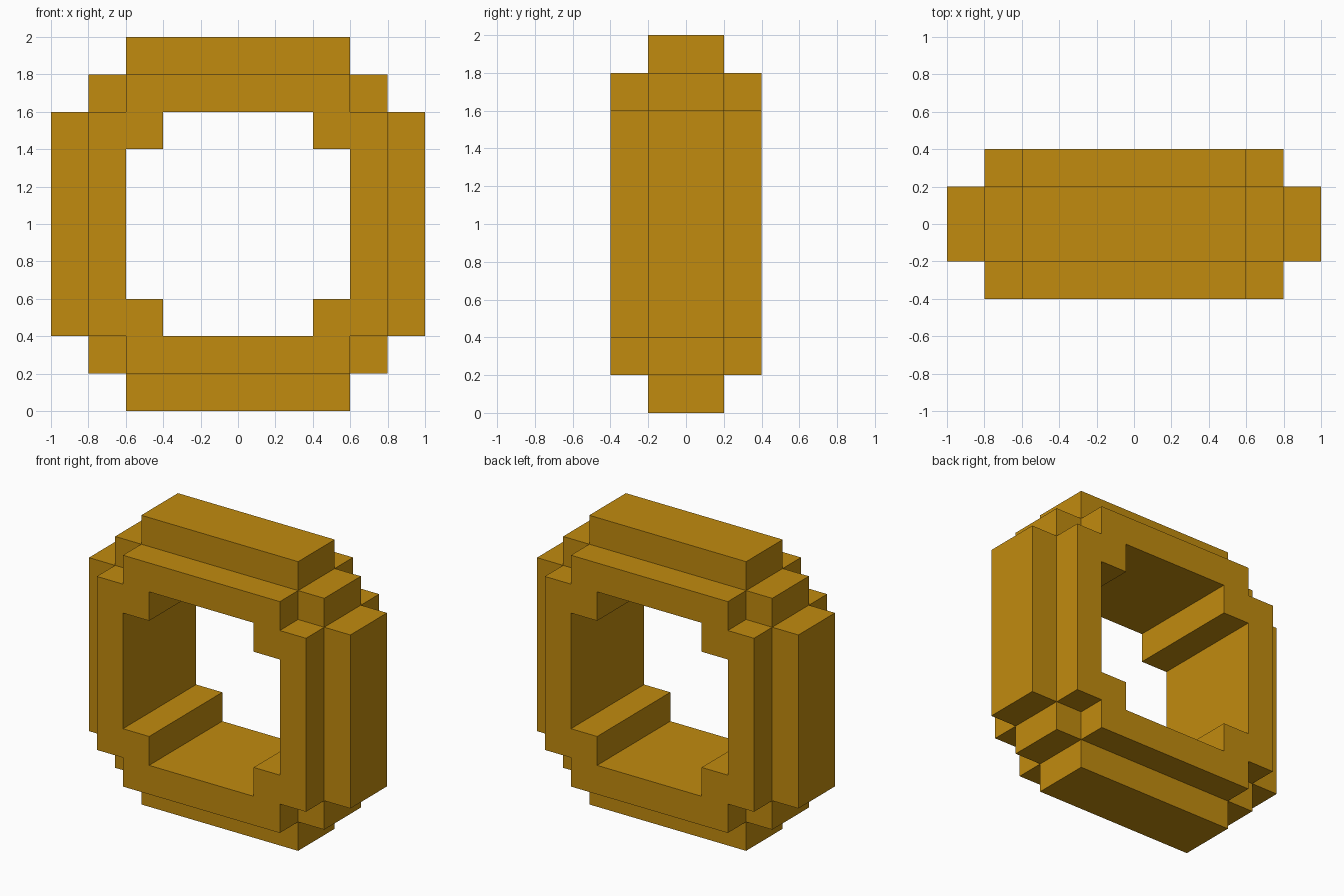
import bpy
import bmesh

old = bpy.data.objects.get("Cube")
if old:
    bpy.data.objects.remove(old, do_unlink=True)

gold = bpy.data.materials.new("golden_ochre")
gold.use_nodes = True
colour = (0.535, 0.258, 0.0045, 1.0)
gold.diffuse_color = colour
gold.node_tree.nodes["Principled BSDF"].inputs["Base Color"].default_value = colour

# Stepped outlines, each a union of centred rectangles (half width, half height)
CORE = [(1.0, 0.6), (0.8, 0.8), (0.6, 1.0)]
RIM = [(0.8, 0.6), (0.6, 0.8)]
HOLE = [(0.6, 0.4), (0.4, 0.6)]

# Block boundaries along each axis, z measured from the ring centre
STEPS = [-1.0, -0.8, -0.6, -0.4, 0.4, 0.6, 0.8, 1.0]
BREAKS = (STEPS, [-0.4, -0.2, 0.2, 0.4], STEPS)
COUNT = [len(b) - 1 for b in BREAKS]


def inside(outline, x, z):
    return any(abs(x) < w and abs(z) < h for w, h in outline)


def solid(cell):
    """True where the ring fills a block: wide core slab, narrower rims."""
    if any(c < 0 or c >= n for c, n in zip(cell, COUNT)):
        return False
    x, y, z = ((b[c] + b[c + 1]) / 2 for b, c in zip(BREAKS, cell))
    outline = CORE if abs(y) < 0.2 else RIM
    return inside(outline, x, z) and not inside(HOLE, x, z)


# Blocky ring: one watertight skin around the filled blocks
bm = bmesh.new()
verts = {}


def corner(key):
    if key not in verts:
        x, y, z = (b[k] for b, k in zip(BREAKS, key))
        verts[key] = bm.verts.new((x, y, z + 1.0))
    return verts[key]


cells = [(i, j, k) for i in range(COUNT[0]) for j in range(COUNT[1])
         for k in range(COUNT[2])]
for cell in filter(solid, cells):
    for axis in range(3):
        u, v = (axis + 1) % 3, (axis + 2) % 3
        for side in (0, 1):
            neighbour = list(cell)
            neighbour[axis] += 2 * side - 1
            if solid(neighbour):
                continue
            loop = []
            for du, dv in ((0, 0), (1, 0), (1, 1), (0, 1)):
                key = list(cell)
                key[axis] += side
                key[u] += du
                key[v] += dv
                loop.append(corner(tuple(key)))
            bm.faces.new(loop if side else loop[::-1])

mesh = bpy.data.meshes.new("stepped_ring")
bm.to_mesh(mesh)
bm.free()
mesh.materials.append(gold)
ring = bpy.data.objects.new("stepped_ring", mesh)
bpy.context.collection.objects.link(ring)
